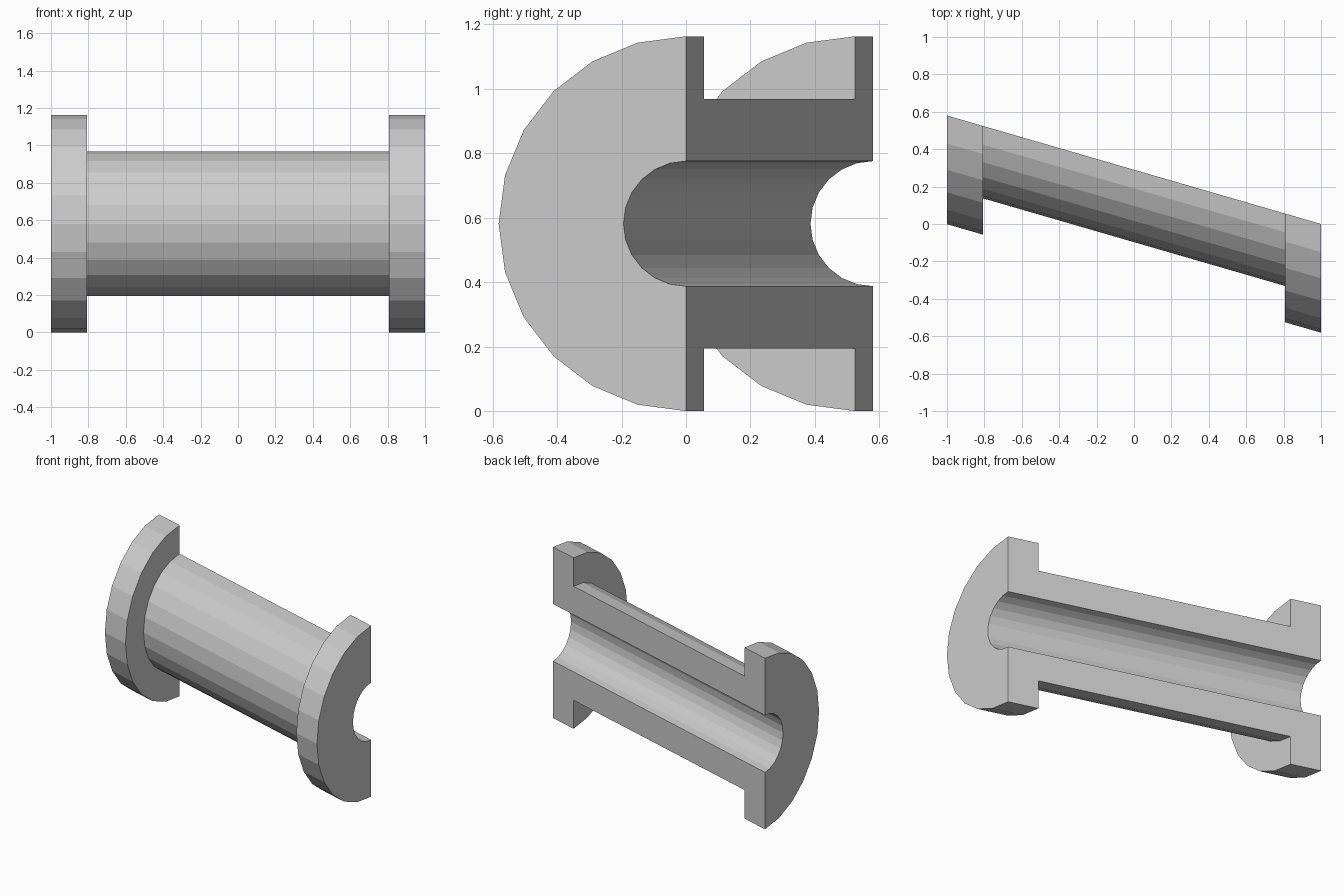
import bpy, bmesh
from math import pi, sin, cos

if "Cube" in bpy.data.objects:
    bpy.data.objects.remove(bpy.data.objects["Cube"])

R_FLANGE, R_BODY, R_BORE = 0.581, 0.387, 0.194
X_IN = 0.806          # inner face of the flanges
SEGMENTS = 12         # facets in the half circle
SLOPE = 0.29          # sideways shear along the length

# Lengthwise wall section: (x, radius)
section = [(-1, R_BORE), (-1, R_FLANGE), (-X_IN, R_FLANGE), (-X_IN, R_BODY),
           (X_IN, R_BODY), (X_IN, R_FLANGE), (1, R_FLANGE), (1, R_BORE)]

bm = bmesh.new()

# Sweep the section through a half turn, shearing y with x
rings = []
for i in range(SEGMENTS + 1):
    a = pi * i / SEGMENTS
    rings.append([bm.verts.new((x, SLOPE * (1 - x) - r * sin(a), R_FLANGE + r * cos(a)))
                  for x, r in section])

n = len(section)
for a, b in zip(rings, rings[1:]):
    for j in range(n):
        k = (j + 1) % n
        bm.faces.new((a[j], a[k], b[k], b[j]))

# Flat cut faces above and below the bore
bm.faces.new(rings[0])
bm.faces.new(rings[-1])
bmesh.ops.recalc_face_normals(bm, faces=bm.faces)

mesh = bpy.data.meshes.new("flanged_half_pipe")
bm.to_mesh(mesh)
bm.free()
bpy.context.collection.objects.link(bpy.data.objects.new("flanged_half_pipe", mesh))
